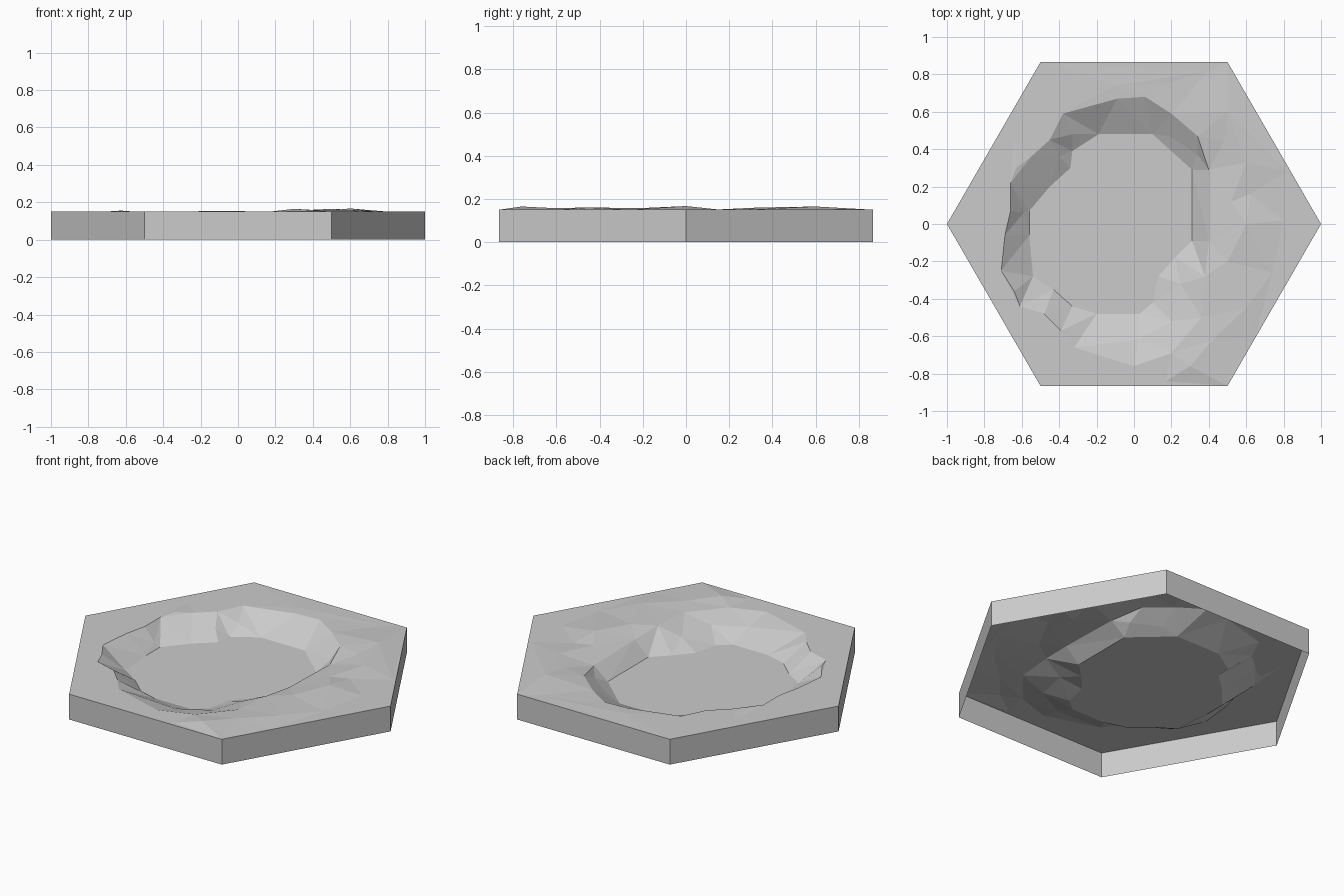
import bpy
import bmesh
from math import cos, sin, pi
from mathutils import Vector
from mathutils.geometry import delaunay_2d_cdt

cube = bpy.data.objects.get("Cube")
if cube:
    bpy.data.objects.remove(cube)

GROUND = 0.15
FLOOR = 0.055

# Single stone grey material
stone = bpy.data.materials.new("stone grey")
stone.use_nodes = True
grey = (0.6, 0.6, 0.6, 1)
stone.diffuse_color = grey
stone.node_tree.nodes["Principled BSDF"].inputs["Base Color"].default_value = grey

# Outlines, counter-clockwise: tile edge, basin floor and basin rim
tile_outline = [(cos(i * pi / 3), sin(i * pi / 3)) for i in range(6)]

floor_outline = [
    (.31, -.09), (.31, .29), (.1, .48), (-.19, .48), (-.33, .39), (-.34, .3),
    (-.45, .2), (-.56, .07), (-.56, -.06), (-.54, -.28), (-.43, -.35),
    (-.33, -.44), (-.2, -.48), (.03, -.48), (.1, -.42), (.13, -.28), (.22, -.18),
]

rim_outline = [
    (.4, -.09, .135), (.4, .29, .126), (.34, .47), (.2, .59), (.06, .68),
    (-.09, .67), (-.38, .59), (-.45, .45), (-.55, .36), (-.66, .22),
    (-.66, .07), (-.69, -.06), (-.71, -.25), (-.61, -.44), (-.48, -.48),
    (-.39, -.57), (-.32, -.66), (0, -.76), (.2, -.69), (.36, -.5), (.38, -.28),
]

# Broken ledges part way up the basin slope
ledges = [
    (.19, .47, .085), (.34, .37, .1), (-.33, .48, .1), (-.4, .36, .1),
    (-.59, .06, .08), (.02, -.62, .11), (.2, -.52, .11), (.25, -.32, .1),
]

# Low mounds, and the level points between them
mounds = [
    (.3, -.76, .165), (.6, -.45, .16), (.6, 0, .167), (.6, .33, .16),
    (.5, .6, .165), (.42, -.62, .158), (.5, -.2, .158), (-.64, -.36, .155),
    (-.63, .3, .156), (-.1, .74, .153),
]
level_points = [
    (.82, .28), (.74, -.26), (.4, .82), (.17, .75), (.17, -.84), (.5, -.82),
    (.65, -.6), (.8, .02), (.62, .16), (.48, .44), (.52, .12), (-.82, .03),
    (-.64, .45), (-.45, .68), (-.5, -.66),
]


def gather_points():
    """Collect surface points, their heights and the outline edges to keep."""
    points, heights, edges = [], [], []

    def add(group, height, closed=False):
        first, count = len(points), len(group)
        for p in group:
            points.append(Vector(p[:2]))
            heights.append(p[2] if len(p) > 2 else height)
        if closed:
            edges.extend((first + i, first + (i + 1) % count) for i in range(count))

    add(tile_outline, GROUND, closed=True)
    add(floor_outline, FLOOR, closed=True)
    add(rim_outline, GROUND, closed=True)
    add(ledges, GROUND)
    add(mounds, GROUND)
    add(level_points, GROUND)
    return points, heights, edges


def build_tile():
    """Triangulated ground with a sunken basin, and open-bottomed side walls."""
    points, heights, edges = gather_points()
    flat, _, triangles, sources, _, _ = delaunay_2d_cdt(points, edges, [], 0, 1e-5)
    bm = bmesh.new()
    verts = []
    for p, source in zip(flat, sources):
        z = heights[source[0]] if source else GROUND
        verts.append(bm.verts.new((p.x, p.y, z)))
    for tri in triangles:
        bm.faces.new([verts[i] for i in tri])

    # Side walls pulled straight down from the boundary
    boundary = [e for e in bm.edges if e.is_boundary]
    walls = bmesh.ops.extrude_edge_only(bm, edges=boundary)
    for item in walls["geom"]:
        if isinstance(item, bmesh.types.BMVert):
            item.co.z = 0
    bmesh.ops.recalc_face_normals(bm, faces=bm.faces)
    if max(bm.faces, key=lambda f: f.calc_area()).normal.z < -0.5:
        bmesh.ops.reverse_faces(bm, faces=bm.faces)

    mesh = bpy.data.meshes.new("basin_tile")
    bm.to_mesh(mesh)
    bm.free()
    mesh.materials.append(stone)
    tile = bpy.data.objects.new("basin_tile", mesh)
    bpy.context.collection.objects.link(tile)


build_tile()
